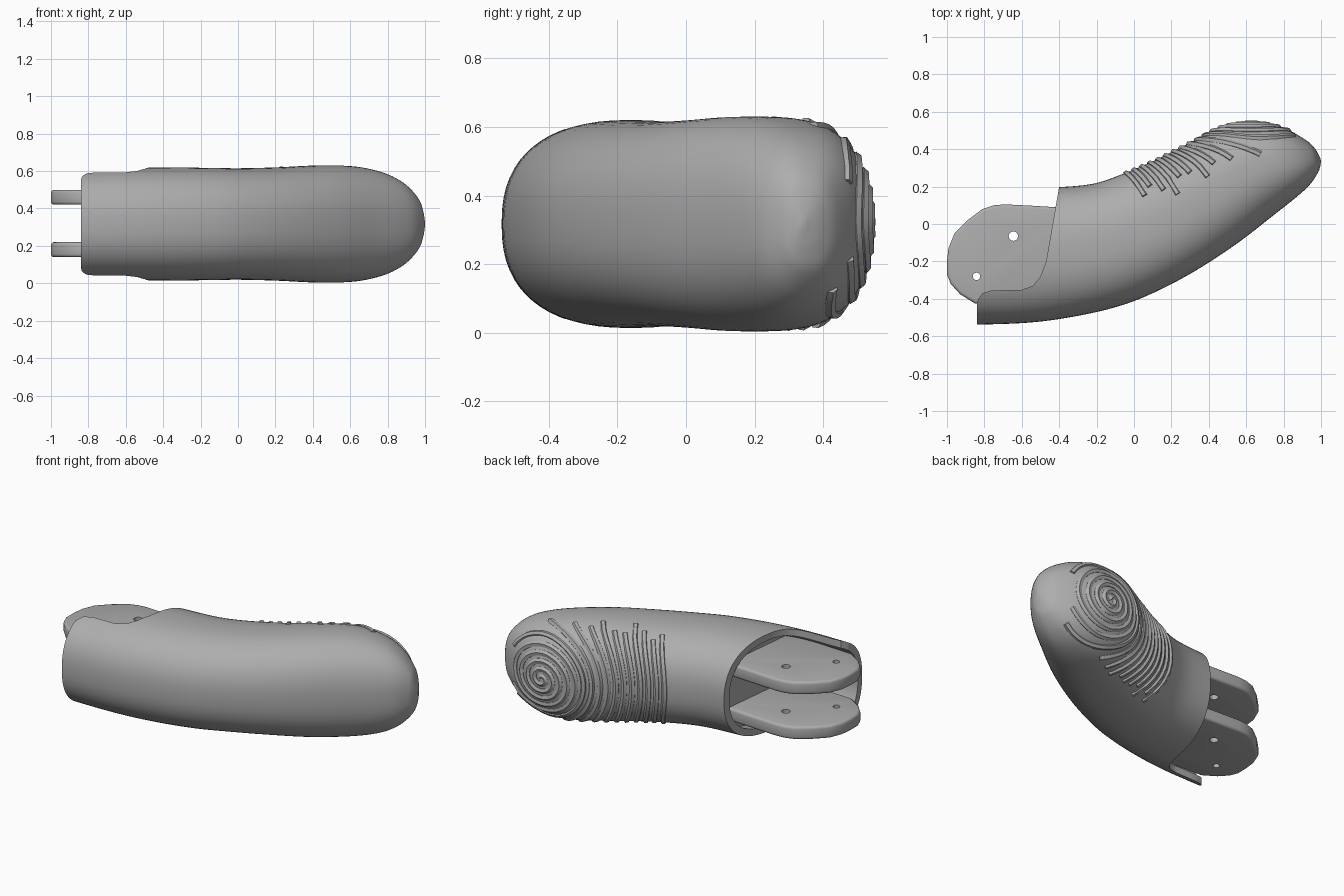
import bpy, bmesh, math
from mathutils import Vector
from mathutils.bvhtree import BVHTree

if "Cube" in bpy.data.objects:
    bpy.data.objects.remove(bpy.data.objects["Cube"], do_unlink=True)

MID = 0.317          # height of the symmetry plane
SIDES = 64

grey = bpy.data.materials.new("matte grey plastic")
grey.use_nodes = True
grey.diffuse_color = (0.42, 0.42, 0.42, 1)
grey.node_tree.nodes["Principled BSDF"].inputs["Base Color"].default_value = (0.42, 0.42, 0.42, 1)


def finish(name, bm):
    bmesh.ops.recalc_face_normals(bm, faces=bm.faces)
    mesh = bpy.data.meshes.new(name)
    bm.to_mesh(mesh)
    bm.free()
    mesh.materials.append(grey)
    ob = bpy.data.objects.new(name, mesh)
    bpy.context.collection.objects.link(ob)
    return ob


def bake(ob):
    dg = bpy.context.evaluated_depsgraph_get()
    mesh = bpy.data.meshes.new_from_object(ob.evaluated_get(dg))
    ob.modifiers.clear()
    ob.data = mesh


def cut(ob, cutter):
    mod = ob.modifiers.new("cut", "BOOLEAN")
    mod.operation, mod.solver, mod.object = "DIFFERENCE", "EXACT", cutter
    bake(ob)
    bpy.data.objects.remove(cutter, do_unlink=True)


def smooth(ob, angle=35):
    bpy.ops.object.select_all(action="DESELECT")
    ob.select_set(True)
    bpy.context.view_layer.objects.active = ob
    bpy.ops.object.shade_smooth_by_angle(angle=math.radians(angle))


def catmull(points, steps):
    pts = [Vector(p) for p in points]
    out = []
    for i in range(len(pts) - 1):
        a, b, c, d = pts[max(i - 1, 0)], pts[i], pts[i + 1], pts[min(i + 2, len(pts) - 1)]
        for s in range(steps):
            t = s / steps
            out.append(0.5 * (2 * b + (c - a) * t + (2 * a - 5 * b + 4 * c - d) * t * t
                              + (3 * b - a - 3 * c + d) * t ** 3))
    return out + [pts[-1]]


def power(v):
    return math.copysign(abs(v) ** (2 / 2.4), v)


def loft(name, sections, steps, inset=0.0):
    """Sections hold low x, low y, high x, high y and half height."""
    bm = bmesh.new()
    rings = []
    for lx, ly, ux, uy, h in catmull(sections, steps):
        centre = Vector(((lx + ux) / 2, (ly + uy) / 2, MID))
        half = Vector(((ux - lx) / 2, (uy - ly) / 2, 0))
        half *= max(0, 1 - inset / half.length)
        ring = []
        for k in range(SIDES):
            a = math.tau * k / SIDES
            ring.append(bm.verts.new(centre + half * power(math.cos(a))
                                     + Vector((0, 0, (h - inset) * power(math.sin(a))))))
        rings.append(ring)
    for r, s in zip(rings, rings[1:]):
        for k in range(SIDES):
            n = (k + 1) % SIDES
            bm.faces.new((r[k], r[n], s[n], s[k]))
    bm.faces.new(rings[0])
    bm.faces.new(rings[-1])
    return finish(name, bm)


def slab(name, outline, z0, z1):
    bm = bmesh.new()
    face = bm.faces.new([bm.verts.new((x, y, z0)) for x, y in outline])
    ext = bmesh.ops.extrude_face_region(bm, geom=[face])
    for v in ext["geom"]:
        if isinstance(v, bmesh.types.BMVert):
            v.co.z = z1
    return finish(name, bm)


# Bent finger body
sections = [
    (-.95, -.54, -.95, .19, .30), (-.60, -.53, -.62, .19, .303),
    (-.35, -.50, -.40, .197, .303), (-.10, -.445, -.22, .215, .30),
    (.10, -.37, -.08, .26, .298), (.32, -.255, .10, .335, .303),
    (.55, -.105, .30, .435, .313), (.75, .05, .47, .52, .308),
    (.87, .145, .65, .541, .275), (.94, .21, .80, .512, .22),
    (.982, .272, .92, .448, .145), (.995, .305, .97, .40, .08),
    (1.0, .335, .997, .35, .012)]
body = loft("finger_body", sections, 6)
bm = bmesh.new()
bm.from_mesh(body.data)
tree = BVHTree.FromBMesh(bm)
bm.free()

# Open end with a curved lip, then a shallow socket inside it
lip = [(-.37, .4), (-.40, .2), (-.435, 0), (-.47, -.2), (-.50, -.28), (-.54, -.33),
       (-.60, -.352), (-.76, -.355), (-.81, -.37), (-.835, -.405), (-.84, -.44),
       (-.84, -.7), (-1.2, -.7), (-1.2, .4)]
cut(body, slab("lip_cutter", lip, -.2, .9))
socket = [(-1.0, -.54, -1.0, .19, .30), (-.60, -.53, -.55, .19, .303),
          (-.42, -.51, -.34, .197, .303)]
cut(body, loft("socket_cutter", socket, 4, 0.04))
smooth(body)

# Pair of hinge lugs with two pin holes each
lug = [(-1, -.2), (-.992, -.13), (-.96, -.05), (-.89, .02), (-.81, .08), (-.75, .1),
       (-.69, .105), (-.55, .098), (-.42, .09), (-.3, .08), (-.3, -.38), (-.5, -.44),
       (-.78, -.43), (-.85, -.425), (-.93, -.375), (-.98, -.32), (-1, -.27)]
for name, z0 in (("lower_hinge_lug", .14), ("upper_hinge_lug", .42)):
    ob = slab(name, lug, z0, z0 + .08)
    bev = ob.modifiers.new("round", "BEVEL")
    bev.width, bev.segments, bev.limit_method = .016, 3, "ANGLE"
    bev.angle_limit = math.radians(60)
    bake(ob)
    for x, y, r in ((-.645, -.065, .025), (-.842, -.28, .02)):
        hole = [(x + r * math.cos(math.tau * k / 20), y + r * math.sin(math.tau * k / 20))
                for k in range(20)]
        cut(ob, slab("pin_cutter", hole, z0 - .1, z0 + .2))
    smooth(ob)

# Spiral grip ridge wrapped on the pad of the finger
normal = Vector((-.32, .947, 0)).normalized()
along = Vector((normal.y, -normal.x, 0))
centre = Vector((.62, .54, MID))
pitch, turns, per_turn = .046, 16, 80
runs, run = [], []
for i in range(6, turns * per_turn):
    a, r = math.tau * i / per_turn, pitch * i / per_turn
    start = centre + normal + along * (r * math.cos(a)) + Vector((0, 0, r * math.sin(a)))
    hit, nrm, _, _ = tree.ray_cast(start, -normal)
    if hit and nrm.dot(normal) > .16 and -.08 < hit.x < .86:
        run.append(hit - nrm * .007)
    else:
        runs.append(run)
        run = []
runs.append(run)

curve = bpy.data.curves.new("grip_ridges", "CURVE")
curve.dimensions = "3D"
curve.bevel_depth, curve.bevel_resolution = .019, 1
curve.use_fill_caps = True
for run in runs:
    if len(run) > 2:
        spline = curve.splines.new("POLY")
        spline.points.add(len(run) - 1)
        for p, co in zip(spline.points, run):
            p.co = (*co, 1)
tube = bpy.data.objects.new("ridge_path", curve)
bpy.context.collection.objects.link(tube)
mesh = bpy.data.meshes.new_from_object(tube.evaluated_get(bpy.context.evaluated_depsgraph_get()))
bpy.data.objects.remove(tube, do_unlink=True)
mesh.materials.clear()
mesh.materials.append(grey)
ridges = bpy.data.objects.new("grip_ridges", mesh)
bpy.context.collection.objects.link(ridges)
smooth(ridges, 50)
